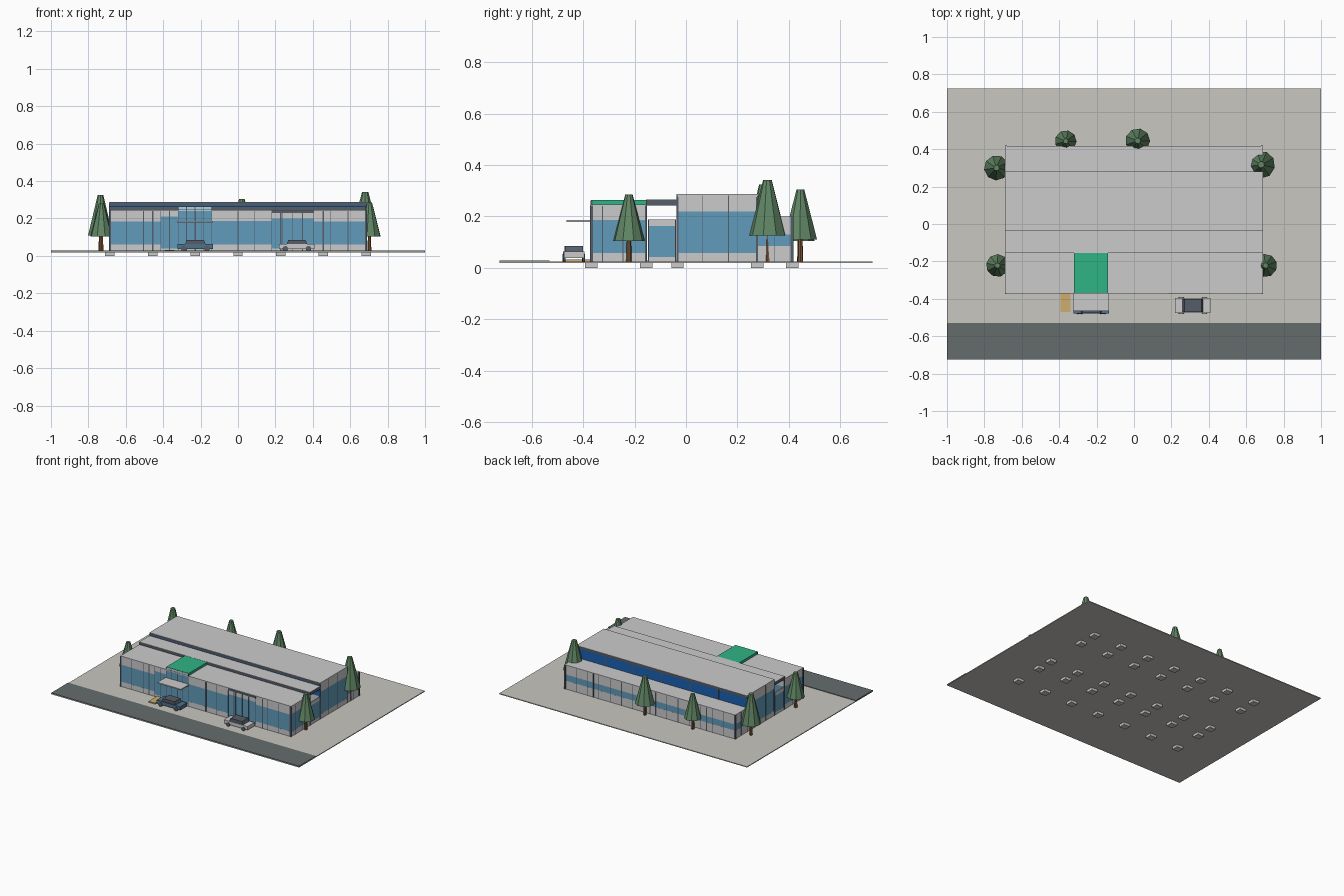
import bpy, bmesh, math, random
from mathutils import Matrix, Vector

if "Cube" in bpy.data.objects:
    bpy.data.objects.remove(bpy.data.objects["Cube"])
random.seed(4)

COL = dict(dark=(.09, .11, .14), glass=(.12, .33, .5), blue=(.01, .12, .45), green=(.03, .46, .24),
           road=(.13, .15, .15), paving=(.58, .57, .53), leaf=(.12, .24, .13), wood=(.22, .1, .04),
           steel=(.08, .16, .25), mat=(.62, .42, .16), wall=(.55, .56, .58))
MATS = {}
for key, c in COL.items():
    MATS[key] = bpy.data.materials.new(key)
    MATS[key].diffuse_color = (*c, 1)


def finish(name, bm, mat):
    bmesh.ops.recalc_face_normals(bm, faces=bm.faces)
    me = bpy.data.meshes.new(name)
    bm.to_mesh(me)
    bm.free()
    ob = bpy.data.objects.new(name, me)
    bpy.context.collection.objects.link(ob)
    if mat:
        me.materials.append(MATS[mat])
    return ob


def boxes(name, spans, mat=None):
    """One object made of boxes given as (x0, x1, y0, y1, z0, z1)."""
    bm = bmesh.new()
    for x0, x1, y0, y1, z0, z1 in spans:
        m = Matrix.Translation(((x0 + x1) / 2, (y0 + y1) / 2, (z0 + z1) / 2))
        bmesh.ops.create_cube(bm, size=1, matrix=m @ Matrix.Diagonal((x1 - x0, y1 - y0, z1 - z0, 1)))
    return finish(name, bm, mat)


L, R = -.685, .685          # building ends
Z = .024                    # ground level
T = .003                    # half wall thickness
ROWS = (-.368, -.155, -.033, .277, .413)
COLS = [L + i * (R - L) / 6 for i in range(7)]


def wall(name, axis, a, b, at, top, g0, g1, bars, glass="glass"):
    """Wall with a glass band and thin dark mullions, running along x or y."""
    def span(p, q, t, z0, z1):
        return (p, q, at - t, at + t, z0, z1) if axis == "x" else (at - t, at + t, p, q, z0, z1)
    solid = [span(a, b, T, z0, z1) for z0, z1 in ((Z, g0), (g1, top)) if z1 - z0 > .001]
    if solid:
        boxes(name + "_panels", solid, "wall")
    boxes(name + "_glass", [span(a, b, T * .9, g0, g1)], glass)
    boxes(name + "_mullions", [span(p - .0017, p + .0017, T + .001, Z, top) for p in bars], "dark")


# Site
boxes("paving", [(-1, 1, -.725, .725, .018, Z)], "paving")
boxes("road", [(-1, 1, -.725, -.53, .0185, .028)], "road")
boxes("footings", [(x - .025, x + .025, y - .024, y + .024, 0, .019) for x in COLS for y in ROWS])
boxes("columns", [(x - .004, x + .004, y - .004, y + .004, Z, h) for x in COLS
                  for y, h in zip(ROWS, (.24, .243, .275, .275, .195))], "dark")
boxes("floor", [(L, R, ROWS[0], ROWS[-1], .02, .028)])

# Front facade sections
F = ROWS[0]
wall("front_left", "x", L, -.413, F, .24, .06, .183, (L, -.597, -.505, -.413))
wall("side_door", "x", -.413, -.32, F, .24, .04, .21, (-.366, -.32))
wall("entrance", "x", -.32, -.14, F, .262, .04, .25, (-.32, -.275, -.23, -.185, -.14))
wall("front_middle", "x", -.14, .18, F, .24, .06, .187, (0, .09, .18))
wall("second_entrance", "x", .18, .405, F, .23, .04, .2, (.24, .293, .345, .405))
wall("front_right", "x", .405, R, F, .24, .06, .183, (.495, .588, R))
boxes("second_entrance_lintel", [(.18, .405, F - .006, F + .004, .229, .242)], "dark")

# Clerestory walls of the hall, inner wall of front wing, rear facade
bars = [L + i * (R - L) / 15 for i in range(16)]
wall("inner_front", "x", L, R, ROWS[1], .243, .06, .187, COLS)
wall("hall_front", "x", L, R, ROWS[2], .275, .19, .275, COLS, "blue")
wall("hall_back", "x", L, R, ROWS[3], .275, .198, .275, COLS, "blue")
wall("rear", "x", L, R, ROWS[4], .196, .085, .13, bars)

# End walls, same on both sides
for side, x in (("left", L), ("right", R)):
    wall(side + "_front_wing", "y", F, ROWS[1], x, .24, .058, .187, (F, -.325, -.245, ROWS[1]))
    wall(side + "_corridor", "y", -.146, -.041, x, .188, .043, .162, (-.146, -.041))
    wall(side + "_hall", "y", ROWS[2], ROWS[3], x, .282, .058, .22, (ROWS[2], .063, .165, ROWS[3]))
    wall(side + "_rear_wing", "y", ROWS[3], ROWS[4], x, .196, .085, .13, (.345, ROWS[4]))
boxes("corner_posts", [(x - .006, x + .006, y - .006, y + .006, Z, h) for x in (L, R)
                       for y, h in ((F, .243), (ROWS[4], .197))], "dark")

# Roofs with dark fascias
E = .004
boxes("front_roof", [(L - E, R + E, F - E, ROWS[1], .239, .246)], "wall")
boxes("corridor_roof_edge", [(L - E, R + E, ROWS[1], ROWS[2], .242, .263)], "dark")
boxes("corridor_roof", [(L - E, R + E, ROWS[1], ROWS[2], .263, .265)], "wall")
boxes("hall_roof", [(L - E, R + E, ROWS[2] - E, ROWS[3] + E, .281, .288)], "wall")
boxes("hall_fascia", [(L, R, y - .0045, y + .0045, .27, .286) for y in ROWS[2:4]], "dark")
boxes("rear_roof", [(L - E, R + E, ROWS[3], ROWS[4] + E, .194, .2)], "wall")

# Entrance skylight box, canopy, door mat
boxes("green_roof_box", [(-.32, -.14, F - .002, ROWS[1], .243, .264)], "green")
boxes("canopy", [(-.325, -.135, -.465, F, .178, .186)])
boxes("entrance_mat", [(-.392, -.34, -.47, F, Z, .032)], "mat")


# Cars
def car(name, x, y, body):
    boxes(name + "_body", [(x - .095, x + .095, y - .04, y + .04, .038, .063)], body)
    bm = bmesh.new()
    bmesh.ops.create_cube(bm, size=1, matrix=Matrix.Translation((x, y, .074)) @ Matrix.Diagonal((.11, .07, .022, 1)))
    for v in bm.verts:
        if v.co.z > .074:
            v.co.x = x + (v.co.x - x) * .84
    finish(name + "_cabin", bm, "dark")
    bm = bmesh.new()
    for sx in (-.062, .062):
        for sy in (-.038, .038):
            bmesh.ops.create_cone(bm, cap_ends=True, segments=12, radius1=.0145, radius2=.0145, depth=.01,
                                  matrix=Matrix.Translation((x + sx, y + sy, .0385)) @ Matrix.Rotation(math.pi / 2, 4, "X"))
    finish(name + "_wheels", bm, "dark")


car("blue_car", -.228, -.438, "steel")
car("grey_car", .315, -.435, None)


# Trees: trunk and tapered nine-sided crown
def tree(name, x, y, r, z0, z1):
    for part, r1, r2, a, b, mat, n in (("_trunk", .011, .008, Z, z0 + .02, "wood", 7),
                                       ("_crown", r, r * .23, z0, z1, "leaf", 9)):
        bm = bmesh.new()
        spin = Matrix.Rotation(random.random() * 3, 4, "Z")
        bmesh.ops.create_cone(bm, cap_ends=True, segments=n, radius1=r1, radius2=r2, depth=b - a,
                              matrix=Matrix.Translation((x, y, (a + b) / 2)) @ spin)
        finish(name + part, bm, mat)


for i, t in enumerate(((-.735, .3, .067, .11, .325), (-.365, .443, .058, .105, .28), (.02, .445, .066, .11, .305),
                       (.68, .317, .074, .125, .342), (-.73, -.222, .061, .105, .28), (.703, -.222, .062, .105, .286))):
    tree(f"tree_{i + 1}", *t)

for m in bpy.data.materials:
    if m.users and not m.is_grease_pencil:
        m.use_nodes = True
        m.node_tree.nodes["Principled BSDF"].inputs["Base Color"].default_value = m.diffuse_color
